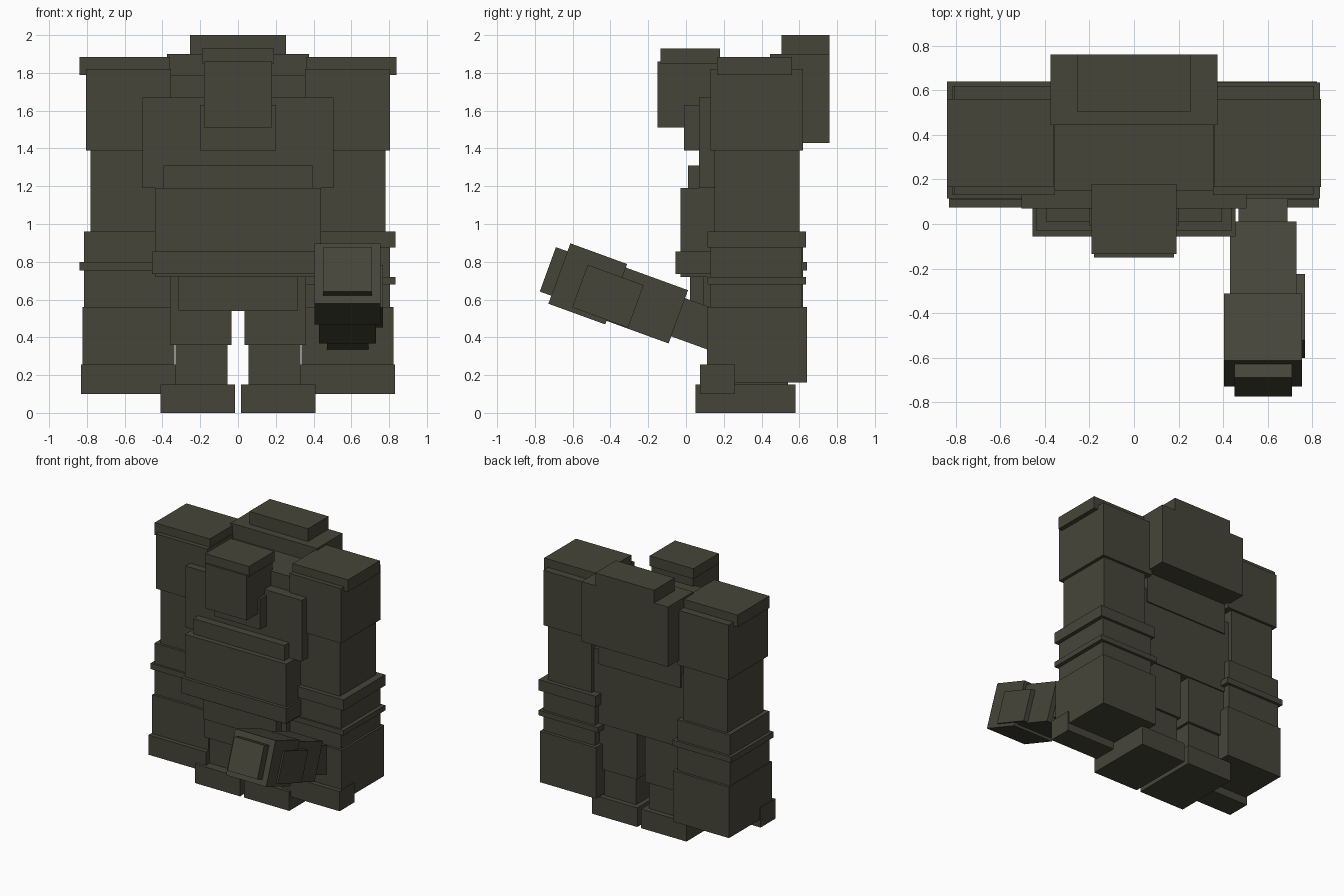
import bpy
import math
from mathutils import Matrix, Vector

stone = bpy.data.materials.new("dark_olive_stone")
stone.diffuse_color = (0.062, 0.060, 0.041, 1.0)


def box(name, x, y, z, matrix=None):
    """Axis-aligned block given by its (min, max) ranges, optionally transformed."""
    verts = [Vector((a, b, c)) for a in x for b in y for c in z]
    if matrix:
        verts = [matrix @ v for v in verts]
    faces = [(0, 1, 3, 2), (4, 6, 7, 5), (0, 4, 5, 1),
             (2, 3, 7, 6), (0, 2, 6, 4), (1, 5, 7, 3)]
    mesh = bpy.data.meshes.new(name)
    mesh.from_pydata(verts, [], faces)
    mesh.materials.append(stone)
    obj = bpy.data.objects.new(name, mesh)
    bpy.context.collection.objects.link(obj)
    return obj


def centred(name, half, y, z):
    box(name, (-half, half), y, z)


def pair(name, x, y, z):
    box("right_" + name, x, y, z)
    box("left_" + name, (-x[1], -x[0]), y, z)


# Head and its cap
centred("head", 0.18, (-0.15, 0.17), (1.51, 1.86))
centred("head_cap", 0.19, (-0.135, 0.18), (1.85, 1.93))

# Torso, from the shoulders down to the hips
centred("upper_torso", 0.36, (0.15, 0.58), (1.19, 1.785))
centred("lower_torso", 0.435, (0.14, 0.57), (0.72, 1.30))
centred("collar_plate", 0.20, (-0.01, 0.15), (1.39, 1.63))
centred("chest_plate", 0.505, (0.07, 0.20), (1.19, 1.67))
centred("rib_plate", 0.395, (0.01, 0.15), (1.15, 1.31))
centred("belly", 0.44, (-0.03, 0.20), (0.72, 1.19))
centred("belt", 0.455, (-0.055, 0.18), (0.735, 0.855))
centred("hip_plate", 0.315, (0.02, 0.16), (0.54, 0.735))

# Pack on the upper back
centred("back_pack", 0.375, (0.445, 0.76), (1.43, 1.90))
centred("back_pack_top", 0.255, (0.505, 0.76), (1.89, 2.00))

# Legs
pair("thigh", (0.035, 0.36), (0.09, 0.56), (0.36, 0.73))
pair("shin", (0.055, 0.33), (0.12, 0.54), (0.14, 0.37))
pair("foot", (0.017, 0.41), (0.05, 0.58), (0.0, 0.15))

# Arms
pair("shoulder", (0.355, 0.805), (0.13, 0.62), (1.39, 1.82))
pair("shoulder_cap", (0.36, 0.84), (0.165, 0.56), (1.79, 1.885))
pair("upper_arm", (0.40, 0.78), (0.15, 0.60), (0.90, 1.40))
pair("fist", (0.335, 0.822), (0.11, 0.64), (0.16, 0.56))
pair("knuckles", (0.33, 0.83), (0.075, 0.26), (0.10, 0.255))
box("left_forearm", (-0.815, -0.36), (0.13, 0.62), (0.55, 0.96))
box("left_forearm_band", (-0.84, -0.33), (0.115, 0.64), (0.755, 0.80))
box("right_forearm", (0.36, 0.805), (0.13, 0.615), (0.55, 0.90))
box("right_forearm_upper_band", (0.34, 0.835), (0.115, 0.635), (0.875, 0.96))
box("right_forearm_lower_band", (0.32, 0.835), (0.115, 0.635), (0.68, 0.72))

# Raised hammer held in the right fist; local -y runs along its axis
tilt = Matrix.Translation((0.58, -0.52, 0.683)) @ Matrix.Rotation(math.radians(-20), 4, "X")


def hammer(name, x, y, z):
    box(name, x, y, z, tilt)


hammer("hammer_head", (-0.175, 0.175), (-0.16, 0.16), (-0.17, 0.17))
hammer("hammer_tip", (-0.13, 0.13), (-0.225, -0.15), (-0.125, 0.125))
hammer("hammer_body", (-0.15, 0.15), (0.10, 0.51), (-0.15, 0.15))
hammer("hammer_shaft", (-0.11, 0.11), (0.45, 0.72), (-0.11, 0.105))
hammer("hammer_side_plate", (0.10, 0.187), (-0.035, 0.28), (-0.145, 0.095))
